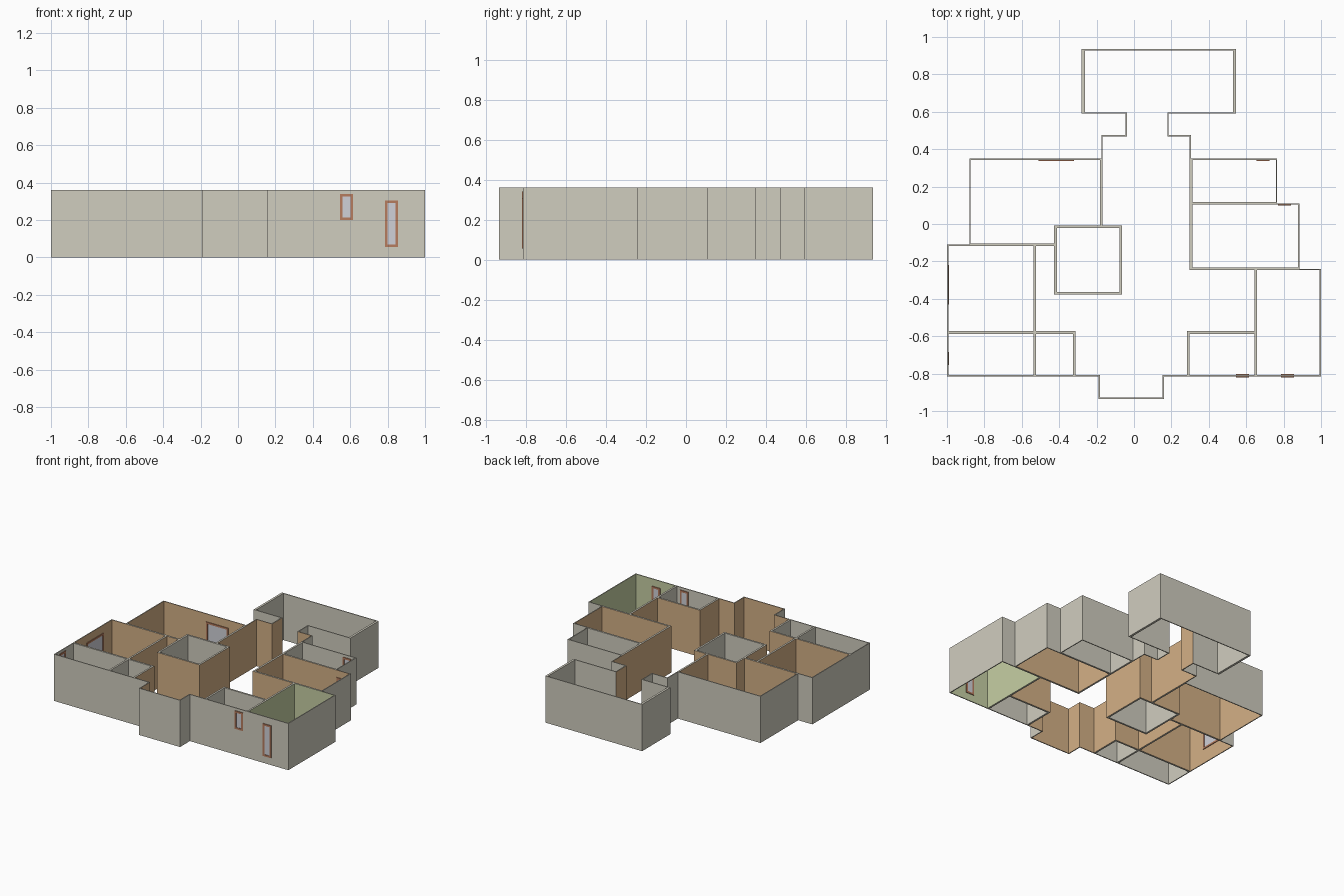
import bpy, bmesh

if "Cube" in bpy.data.objects:
    bpy.data.objects.remove(bpy.data.objects["Cube"])

H = 0.36      # wall height
T = 0.007     # half thickness of a shared wall


def material(name, rgb):
    m = bpy.data.materials.new(name)
    lin = [(c / 255 / 12.92) if c < 11 else ((c / 255 + 0.055) / 1.055) ** 2.4 for c in rgb]
    m.diffuse_color = (*lin, 1)
    m.use_nodes = True
    m.node_tree.nodes["Principled BSDF"].inputs["Base Color"].default_value = m.diffuse_color
    return m


STONE = material("stone_grey", (208, 205, 191))
TAN = material("warm_tan", (212, 176, 134))
GREEN = material("pale_green", (198, 207, 164))
FRAME = material("frame_brown", (182, 124, 94))
GLASS = material("glass_grey", (208, 209, 216))


def rect(x0, y0, x1, y1):
    return [(x0, y0), (x1, y0), (x1, y1), (x0, y1)]


# Room outlines, counter-clockwise, along the wall centre lines
hall = [(.545, .59), (.545, .935), (-.28, .935), (-.28, .59), (-.045, .59),
        (-.045, .475), (-.175, .475), (-.175, -.015), (-.07, -.015), (-.07, -.37),
        (-.42, -.37), (-.42, -.11), (-.53, -.11), (-.53, -.58), (-.32, -.58),
        (-.32, -.815), (-.19, -.815), (-.19, -.935), (.16, -.935), (.16, -.815),
        (.29, -.815), (.29, -.58), (.65, -.58), (.65, -.24), (.305, -.24),
        (.305, .475), (.185, .475), (.185, .59)]
main_bedroom = [(-.88, .35), (-.88, -.11), (-.42, -.11), (-.42, -.015),
                (-.175, -.015), (-.175, .35)]
rooms = {
    "hall_walls": (hall, TAN),
    "main_bedroom_walls": (main_bedroom, TAN),
    "core_walls": (rect(-.42, -.37, -.07, -.015), STONE),
    "left_bedroom_walls": (rect(-1, -.58, -.53, -.11), TAN),
    "left_bathroom_walls": (rect(-1, -.815, -.53, -.58), STONE),
    "closet_walls": (rect(-.53, -.815, -.32, -.58), STONE),
    "right_bathroom_walls": (rect(.29, -.815, .65, -.58), STONE),
    "kitchen_walls": (rect(.65, -.815, 1, -.24), GREEN),
    "right_bedroom_walls": (rect(.305, -.24, .885, .11), TAN),
    "back_bathroom_walls": (rect(.305, .11, .765, .35), STONE),
}


def edges(poly):
    return list(zip(poly, poly[1:] + poly[:1]))


corners = {p for poly, _ in rooms.values() for p in poly}


def split(p, q):
    """Cut an edge wherever another room has a corner on it."""
    k = 0 if p[1] == q[1] else 1
    on = [c for c in corners if c[1 - k] == p[1 - k] and min(p[k], q[k]) <= c[k] <= max(p[k], q[k])]
    on.sort(key=lambda c: c[k], reverse=p[k] > q[k])
    return list(zip(on, on[1:]))


pieces = {s for poly, _ in rooms.values() for e in edges(poly) for s in split(*e)}


def left_normal(p, q):
    sign = lambda v: (v > 0) - (v < 0)
    return -sign(q[1] - p[1]), sign(q[0] - p[0])


def finish(name, bm, mats):
    me = bpy.data.meshes.new(name)
    bm.to_mesh(me)
    bm.free()
    for m in mats:
        me.materials.append(m)
    ob = bpy.data.objects.new(name, me)
    bpy.context.collection.objects.link(ob)
    return ob


def build_room(name, poly, colour):
    bm = bmesh.new()

    def quad(pts, mat):
        bm.faces.new([bm.verts.new(p) for p in pts]).material_index = mat

    # inner outline, mitred at each right-angled corner
    inset = {}
    for i, p in enumerate(poly):
        a = left_normal(poly[i - 1], p)
        b = left_normal(p, poly[(i + 1) % len(poly)])
        inset[p] = (p[0] + T * (a[0] + b[0]), p[1] + T * (a[1] + b[1]))
    for p, q in edges(poly):
        pi, qi = inset[p], inset[q]
        # the back annex of the hall stays stone inside
        mat = 0 if (pi[1] + qi[1]) / 2 > .58 else 1
        quad([(*qi, 0), (*pi, 0), (*pi, H), (*qi, H)], mat)
        quad([(*p, H), (*q, H), (*qi, H), (*pi, H)], 0)
        quad([(*pi, 0), (*qi, 0), (*q, 0), (*p, 0)], 0)
        for a, b in split(p, q):           # outside face where no neighbour
            if (b, a) not in pieces:
                quad([(*a, 0), (*b, 0), (*b, H), (*a, H)], 0)
    bmesh.ops.remove_doubles(bm, verts=bm.verts, dist=1e-5)
    finish(name, bm, [STONE, colour])


def add_box(bm, lo, hi, mat=0):
    vs = bmesh.ops.create_cube(bm, size=1)["verts"]
    for v in vs:
        v.co = [lo[i] if v.co[i] < 0 else hi[i] for i in range(3)]
    for f in {f for v in vs for f in v.link_faces}:
        f.material_index = mat


def window(name, axis, pos, facing, a0, a1, z0, z1, b=.014):
    """Framed pane on a wall; axis is the wall's normal axis."""
    bm = bmesh.new()

    def plate(u0, u1, w0, w1, depth, mat):
        n = sorted((pos, pos + facing * depth))
        if axis == "x":
            add_box(bm, (n[0], u0, w0), (n[1], u1, w1), mat)
        else:
            add_box(bm, (u0, n[0], w0), (u1, n[1], w1), mat)

    plate(a0, a0 + b, z0, z1, .005, 0)
    plate(a1 - b, a1, z0, z1, .005, 0)
    plate(a0 + b, a1 - b, z0, z0 + b, .005, 0)
    plate(a0 + b, a1 - b, z1 - b, z1, .005, 0)
    plate(a0 + b, a1 - b, z0 + b, z1 - b, .002, 1)
    finish(name, bm, [FRAME, GLASS])


for name, (poly, colour) in rooms.items():
    build_room(name, poly, colour)

# Thicker side walls of the back annex
for side, x0 in (("left", -.28 + T), ("right", .545 - T - .01)):
    bm = bmesh.new()
    add_box(bm, (x0, .59 + T, 0), (x0 + .01, .935 - T, H))
    finish("annex_" + side + "_wall", bm, [STONE])

# Front windows, seen on both sides of the wall
for side, y, d in (("outer", -.815, -1), ("inner", -.815 + T, 1)):
    window("bathroom_window_" + side, "y", y, d, .545, .615, .20, .34)
    window("kitchen_window_" + side, "y", y, d, .785, .855, .055, .305)

# Windows on the inside of the other rooms
window("main_bedroom_window", "y", .35 - T, -1, -.51, -.32, .11, .30)
window("left_bedroom_window", "x", -1 + T, 1, -.43, -.22, .11, .30)
window("left_bathroom_window", "x", -1 + T, 1, -.755, -.685, .20, .34)
window("right_bedroom_window", "y", .11 - T, -1, .77, .84, .055, .305)
window("back_bathroom_window", "y", .35 - T, -1, .655, .725, .20, .34)
